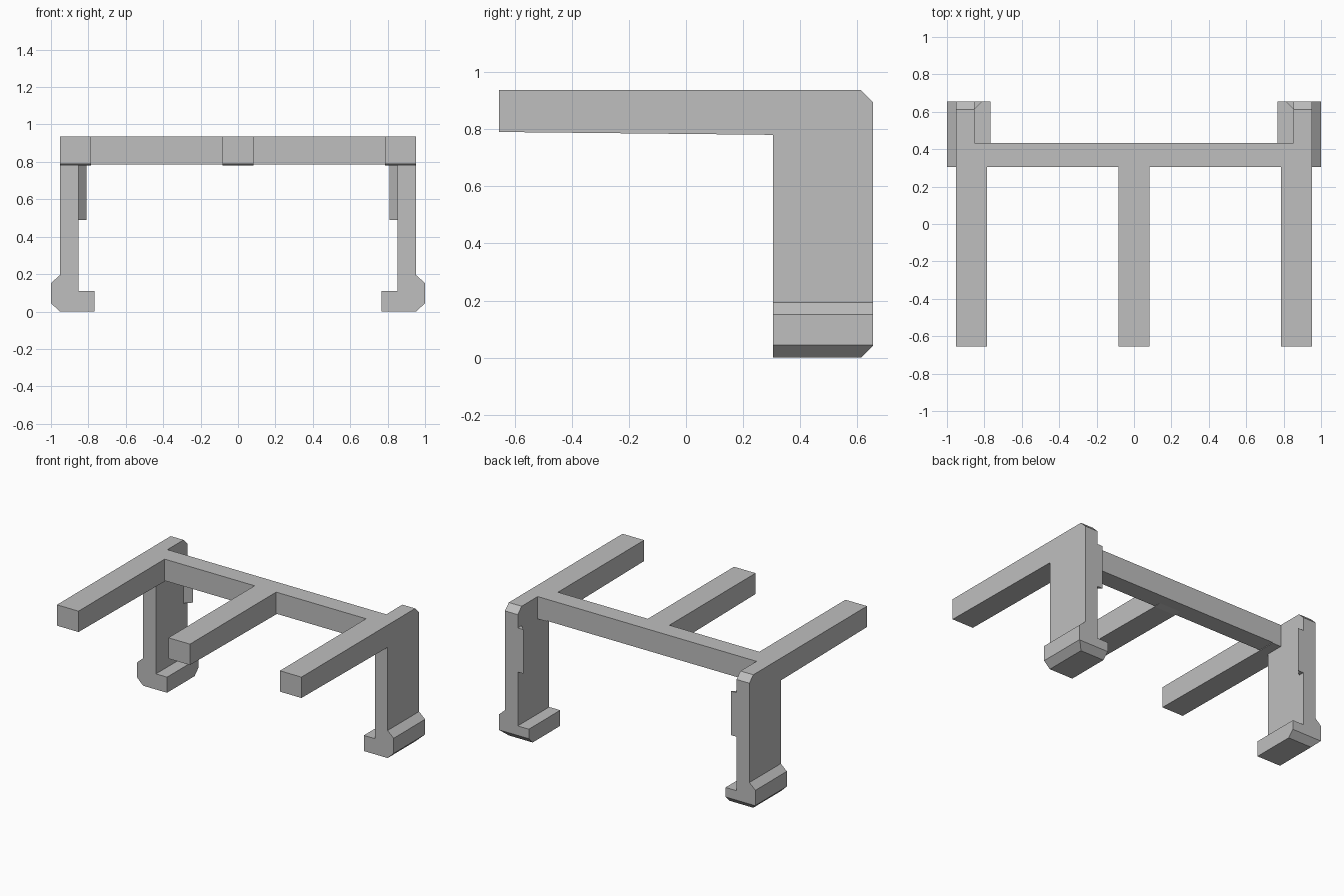
import bpy
import bmesh
from mathutils import Vector

cube = bpy.data.objects.get("Cube")
if cube:
    bpy.data.objects.remove(cube, do_unlink=True)

grey = bpy.data.materials.new("plain grey")
grey.use_nodes = True
grey.diffuse_color = (0.52, 0.52, 0.52, 1)
grey.node_tree.nodes["Principled BSDF"].inputs["Base Color"].default_value = grey.diffuse_color


def prism(name, outline, axis, start, end):
    """Extrude a flat outline along x, y or z."""
    def place(a, b, t):
        return {"x": (t, a, b), "y": (a, t, b), "z": (a, b, t)}[axis]

    bm = bmesh.new()
    base = bm.faces.new([bm.verts.new(place(a, b, start)) for a, b in outline])
    grown = bmesh.ops.extrude_face_region(bm, geom=[base])
    moved = [v for v in grown["geom"] if isinstance(v, bmesh.types.BMVert)]
    bmesh.ops.translate(bm, verts=moved, vec=Vector(place(0, 0, end - start)))
    bmesh.ops.recalc_face_normals(bm, faces=bm.faces)
    mesh = bpy.data.meshes.new(name)
    bm.to_mesh(mesh)
    bm.free()
    mesh.materials.append(grey)
    obj = bpy.data.objects.new(name, mesh)
    bpy.context.collection.objects.link(obj)
    return obj


def combine(target, tool, operation):
    """Apply a boolean and remove the tool."""
    mod = target.modifiers.new("combine", "BOOLEAN")
    mod.operation = operation
    mod.solver = "EXACT"
    mod.object = tool
    bpy.context.view_layer.objects.active = target
    bpy.ops.object.modifier_apply(modifier=mod.name)
    bpy.data.objects.remove(tool, do_unlink=True)


def mirrored(obj, name):
    """Copy a part to the other side."""
    bm = bmesh.new()
    bm.from_mesh(obj.data)
    bmesh.ops.scale(bm, vec=(-1, 1, 1), verts=bm.verts)
    bmesh.ops.reverse_faces(bm, faces=bm.faces)
    mesh = bpy.data.meshes.new(name)
    bm.to_mesh(mesh)
    bm.free()
    mesh.materials.append(grey)
    copy = bpy.data.objects.new(name, mesh)
    bpy.context.collection.objects.link(copy)


FRONT, LEG, BEAM, BACK = -0.655, 0.305, 0.433, 0.655
TOP, TIP, UNDER = 0.937, 0.79, 0.78
INNER, WALL, OUTER = 0.785, 0.853, 0.953
CUT = 0.043

# Side wall: an L-shaped slab with a bevelled top back corner
side = prism("left_leg_and_arm", [
    (FRONT, TIP), (FRONT, TOP), (BACK - CUT, TOP), (BACK, TOP - CUT),
    (BACK, 0.08), (LEG, 0.08), (LEG, UNDER)], "x", WALL, OUTER)

# Inner thickness of the arm
combine(side, prism("arm_inner", [
    (FRONT, TIP), (FRONT, TOP), (BEAM, TOP), (BEAM, UNDER), (LEG, UNDER)],
    "x", INNER, WALL + 0.03), "UNION")

# Foot with bevelled outer edges and a bevelled back edge
foot = prism("foot", [
    (0.767, 0), (OUTER, 0), (1, 0.045), (1, 0.152), (OUTER, 0.194),
    (WALL, 0.194), (WALL, 0.11), (0.767, 0.11)], "y", LEG, BACK)
combine(foot, prism("bevel_cutter", [
    (BACK - CUT - 0.1, -0.1), (BACK + 0.1, CUT + 0.1), (BACK + 0.1, -0.1)],
    "x", 0.7, 1.1), "DIFFERENCE")
combine(side, foot, "UNION")

# Wedge-shaped catch on the inner back edge
combine(side, prism("catch", [
    (WALL + 0.03, BACK - CUT), (WALL, BACK - CUT), (0.81, BACK),
    (WALL + 0.03, BACK)], "z", 0.49, 0.80), "UNION")
mirrored(side, "right_leg_and_arm")

# Cross beam joining the two sides
beam = prism("cross_beam", [
    (LEG, 0.785), (LEG, TOP), (BEAM, TOP), (BEAM, 0.785)], "x", -INNER, INNER)

# Middle arm
combine(beam, prism("middle_arm", [
    (FRONT, TIP), (FRONT, TOP), (LEG + 0.05, TOP), (LEG + 0.05, 0.785),
    (LEG, UNDER)], "x", -0.084, 0.084), "UNION")
